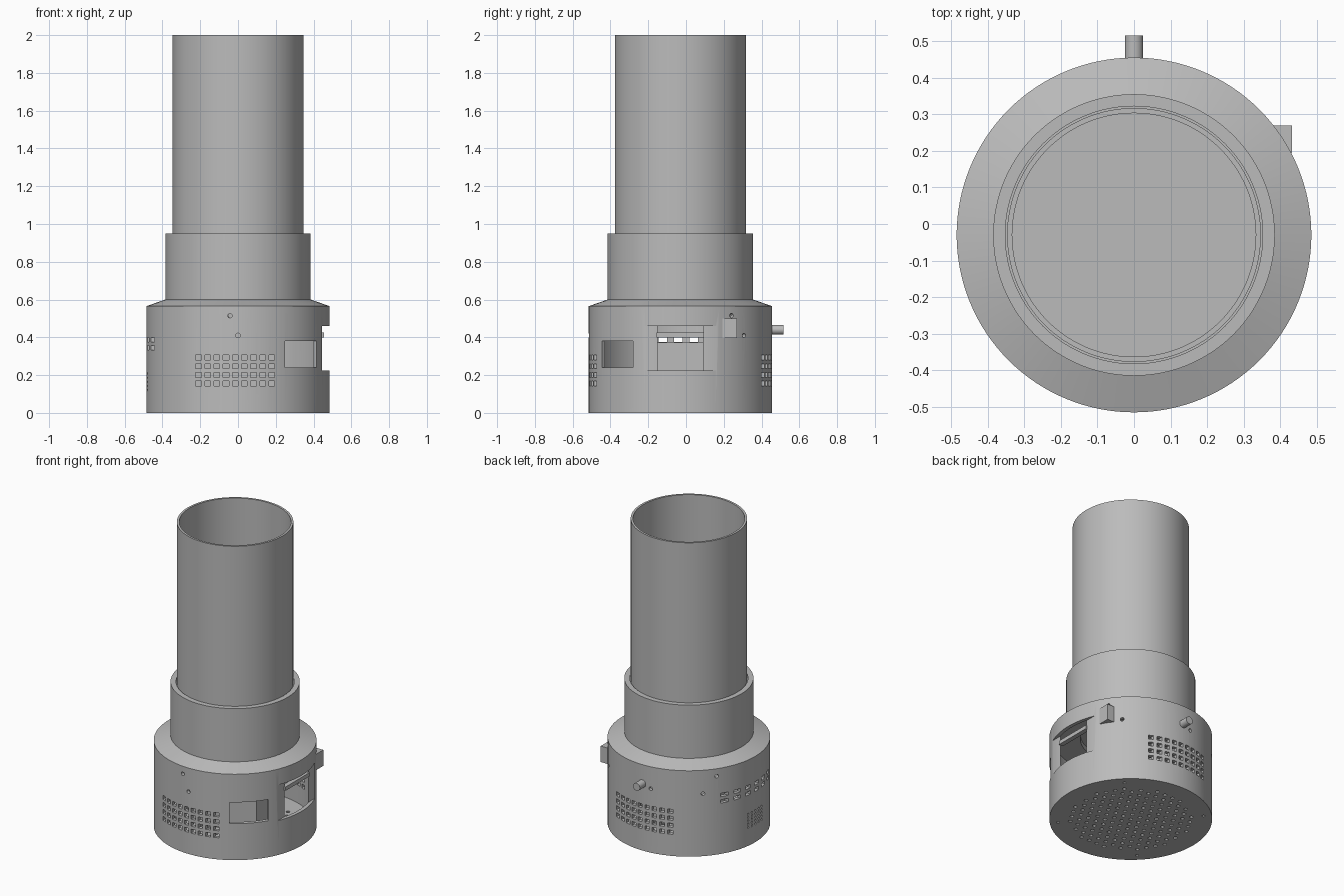
import bpy, bmesh, math
from mathutils import Matrix, Vector

cube = bpy.data.objects.get("Cube")
if cube:
    bpy.data.objects.remove(cube, do_unlink=True)

CY = -0.03          # axis of the round body
R = 0.485           # body radius
WALL = 0.024

grey = bpy.data.materials.new("plain grey")
grey.use_nodes = True
COLOUR = (0.5, 0.5, 0.5, 1)
grey.diffuse_color = COLOUR
grey.node_tree.nodes["Principled BSDF"].inputs["Base Color"].default_value = COLOUR


def make(name, bm):
    bmesh.ops.recalc_face_normals(bm, faces=bm.faces)
    mesh = bpy.data.meshes.new(name)
    bm.to_mesh(mesh)
    bm.free()
    mesh.materials.append(grey)
    ob = bpy.data.objects.new(name, mesh)
    bpy.context.collection.objects.link(ob)
    return ob


def smooth(ob):
    bpy.ops.object.select_all(action='DESELECT')
    ob.select_set(True)
    bpy.context.view_layer.objects.active = ob
    bpy.ops.object.shade_smooth_by_angle(angle=math.radians(25))


def lathe(name, profile, steps=128):
    bm = bmesh.new()
    verts = [bm.verts.new((r, 0, z)) for r, z in profile]
    edges = [bm.edges.new(pair) for pair in zip(verts, verts[1:])]
    bmesh.ops.spin(bm, geom=verts + edges, cent=(0, 0, 0), axis=(0, 0, 1),
                   angle=math.tau, steps=steps)
    bmesh.ops.remove_doubles(bm, verts=bm.verts, dist=1e-4)
    bmesh.ops.translate(bm, verts=bm.verts, vec=(0, CY, 0))
    return make(name, bm)


def add_box(bm, centre, size, turn=0):
    bmesh.ops.create_cube(bm, size=1, matrix=Matrix.Translation(centre)
                          @ Matrix.Rotation(math.radians(turn), 4, 'Z')
                          @ Matrix.Diagonal((*size, 1)))


def add_rod(bm, centre, axis, radius, length, sides=12):
    turn = Vector(axis).to_track_quat('Z', 'Y').to_matrix().to_4x4()
    bmesh.ops.create_cone(bm, cap_ends=True, segments=sides, radius1=radius,
                          radius2=radius, depth=length,
                          matrix=Matrix.Translation(centre) @ turn)


def box(name, centre, size):
    bm = bmesh.new()
    add_box(bm, centre, size)
    return make(name, bm)


def radial(degrees, radius, z):
    a = math.radians(degrees)
    return Vector((radius * math.cos(a), CY + radius * math.sin(a), z))


# Hollow base with sloped shoulder and collar
housing = lathe("base_housing", [
    (0, 0), (R, 0), (R, 0.565), (0.385, 0.6), (0.385, 0.95), (0.352, 0.95),
    (0.352, 0.58), (0.3, 0.58), (0.3, 0.55), (R - WALL, 0.55),
    (R - WALL, WALL), (0, WALL)])

cuts = bmesh.new()

# Front and back vent grids
for side in (-1, 1):
    for col in range(9):
        for row in range(4):
            x = side * (0.015 + (col - 4) * 0.0485)
            add_box(cuts, (x, CY + side * 0.45, 0.155 + row * 0.046), (0.03, 0.2, 0.026))

# Slots and small perforations on the model's right
for col in range(6):
    for row in range(2):
        add_box(cuts, (-0.46, CY + 0.03 + (col - 2.5) * 0.082, 0.345 + row * 0.042),
                (0.16, 0.045, 0.022))
for col in range(5):
    for row in range(5):
        add_rod(cuts, (-0.46, CY + (col - 2) * 0.035, 0.12 + row * 0.022),
                (1, 0, 0), 0.007, 0.12, 8)

# Square window and the flat notch on the model's left
add_box(cuts, radial(-45, 0.45, 0.31), (0.2, 0.235, 0.14), -45)
add_box(cuts, (0.545, CY, 0.343), (0.2, 0.6, 0.235))

# Screw holes around the wall
for angle, z in ((265, 0.515), (145, 0.515), (34, 0.515),
                 (270, 0.41), (135, 0.41), (44, 0.41), (97, 0.42)):
    direction = radial(angle, 1, 0) - radial(angle, 0, 0)
    add_rod(cuts, radial(angle, 0.475, z), direction, 0.012, 0.08)

# Perforated floor with four screw holes near the rim
PITCH = 0.058
for row in range(-7, 8):
    for col in range(-7, 8):
        x = (col + (row % 2) / 2) * PITCH
        y = row * PITCH * math.sqrt(0.75)
        if math.hypot(x, y) < 0.365:
            add_rod(cuts, (x, CY + y, 0.01), (0, 0, 1), 0.012, 0.08, 10)
for k in range(4):
    add_rod(cuts, radial(45 + 90 * k, 0.435, 0.01), (0, 0, 1), 0.01, 0.08, 10)

cutter = make("cutter", cuts)
cutter.hide_render = True
mod = housing.modifiers.new("openings", 'BOOLEAN')
mod.operation = 'DIFFERENCE'
mod.solver = 'EXACT'
mod.object = cutter
bpy.context.view_layer.objects.active = housing
bpy.ops.object.modifier_apply(modifier=mod.name)
bpy.data.objects.remove(cutter, do_unlink=True)
smooth(housing)

# Tall open tube with a closed floor
smooth(lathe("tall_tube", [(0, 0.58), (0.347, 0.58), (0.347, 2), (0.333, 2),
                           (0.333, 0.6), (0, 0.6)]))

# Inner block, notch bar and side box
box("inner_block", (0, CY, 0.197), (0.48, 0.24, 0.35))
box("notch_bar", (0.44, CY, 0.412), (0.03, 0.25, 0.025))
box("side_box", (0.402, 0.232, 0.448), (0.06, 0.075, 0.105))

# Back peg
peg = bmesh.new()
add_rod(peg, (0, 0.477, 0.44), (0, 1, 0), 0.025, 0.076, 32)
smooth(make("back_peg", peg))
